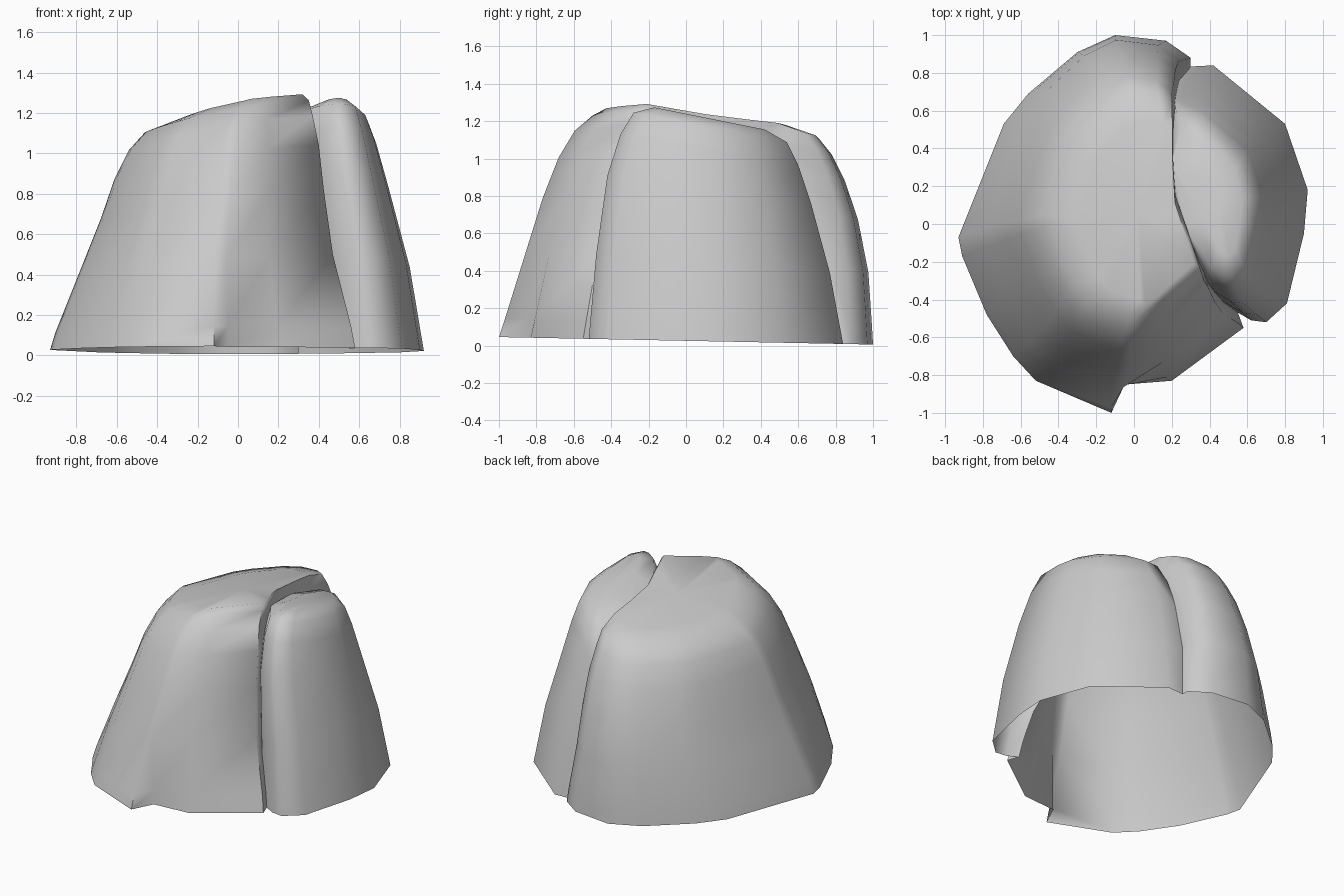
import bpy, bmesh

if "Cube" in bpy.data.objects:
    bpy.data.objects.remove(bpy.data.objects["Cube"])

# Base outlines, counter-clockwise seen from above
MAIN = [(-0.12, -1), (-0.05, -0.95), (0.2, -0.83), (0.58, -0.55), (0.48, -0.28),
        (0.33, 0.1), (0.3, 0.55), (0.3, 0.88), (0.17, 0.97), (-0.1, 1), (-0.3, 0.91),
        (-0.56, 0.69), (-0.69, 0.53), (-0.93, -0.07), (-0.91, -0.17), (-0.78, -0.48),
        (-0.64, -0.7), (-0.52, -0.83)]
LOBE = [(0.5, -0.44), (0.62, -0.51), (0.7, -0.52), (0.81, -0.42), (0.9, -0.05), (0.92, 0.18),
        (0.8, 0.53), (0.42, 0.84), (0.22, 0.83), (0.12, 0.45), (0.25, -0.1)]

# Levels: height fraction, then xmin, xmax, ymin, ymax of the ring
MAIN_LEVELS = [(0, -0.93, 0.58, -1, 1), (0.08, -0.905, 0.56, -0.975, 0.995),
               (0.35, -0.79, 0.47, -0.89, 0.975), (0.6, -0.68, 0.425, -0.79, 0.92),
               (0.78, -0.61, 0.4, -0.7, 0.85), (0.9, -0.54, 0.37, -0.61, 0.78),
               (0.97, -0.46, 0.35, -0.51, 0.71), (1, -0.3, 0.32, -0.43, 0.55)]
LOBE_LEVELS = [(0, 0.12, 0.92, -0.52, 0.84), (0.35, 0.12, 0.85, -0.48, 0.77),
               (0.68, 0.13, 0.745, -0.42, 0.67), (0.86, 0.16, 0.685, -0.35, 0.6),
               (0.96, 0.2, 0.64, -0.28, 0.54), (1, 0.34, 0.57, -0.17, 0.42)]


def loft(name, outline, levels, top, skirt, ridge=None):
    """Tapering boulder: the outline is fitted to each level and capped."""
    bm = bmesh.new()
    xs, ys = zip(*outline)
    x0, x1, y0, y1 = min(xs), max(xs), min(ys), max(ys)
    a, b, c, d = top
    rings = []
    for k, (t, l, r, f, bk) in enumerate([levels[0]] + levels):
        ring = []
        for i, (px, py) in enumerate(outline):
            x = l + (px - x0) / (x1 - x0) * (r - l)
            y = f + (py - y0) / (y1 - y0) * (bk - f)
            # small dent beside the front foot, fading upwards
            if ridge is not None and i == ridge + 1:
                y += 0.1 * max(0, 1 - t / 0.35) - 0.02 * min(1, t / 0.35)
            if i == ridge:
                y += 0.03 * min(1, t / 0.35)
            z = t * (c + a * x + b * y + d * x * y) + (1 - t) * (0.025 - 0.02 * y)
            ring.append(bm.verts.new((x, y, -skirt if k == 0 else z)))
        rings.append(ring)
    n = len(outline)
    for lo, hi in zip(rings, rings[1:]):
        for i in range(n):
            j = (i + 1) % n
            bm.faces.new((lo[i], lo[j], hi[j], hi[i]))
    cap = bm.faces.new(rings[-1])
    bmesh.ops.poke(bm, faces=[cap])
    bm.faces.new(rings[0][::-1])
    bmesh.ops.recalc_face_normals(bm, faces=bm.faces)
    me = bpy.data.meshes.new(name)
    bm.to_mesh(me)
    bm.free()
    ob = bpy.data.objects.new(name, me)
    bpy.context.collection.objects.link(ob)
    return ob


# Large boulder and the smaller lobe pressed against its right side
rock = loft("rock", MAIN, MAIN_LEVELS, (0.16, -0.1, 1.215, -0.08), 0.1, ridge=0)
lobe = loft("rock_lobe", LOBE, LOBE_LEVELS, (0, -0.2, 1.24, 0), 0.15)

# Merge both into one shell with a cleft
mod = rock.modifiers.new("merge", 'BOOLEAN')
mod.operation = 'UNION'
mod.solver = 'EXACT'
mod.object = lobe
bpy.context.view_layer.objects.active = rock
rock.select_set(True)
bpy.ops.object.modifier_apply(modifier="merge")
bpy.data.objects.remove(lobe)

# Cut away the underside so the shell is open below
bm = bmesh.new()
bm.from_mesh(rock.data)
bmesh.ops.bisect_plane(bm, geom=bm.verts[:] + bm.edges[:] + bm.faces[:],
                       plane_co=(0, 0, 0.026), plane_no=(0, 0.02, 1), clear_inner=True)
bm.to_mesh(rock.data)
bm.free()

bpy.ops.object.shade_smooth_by_angle(angle=1.2)
